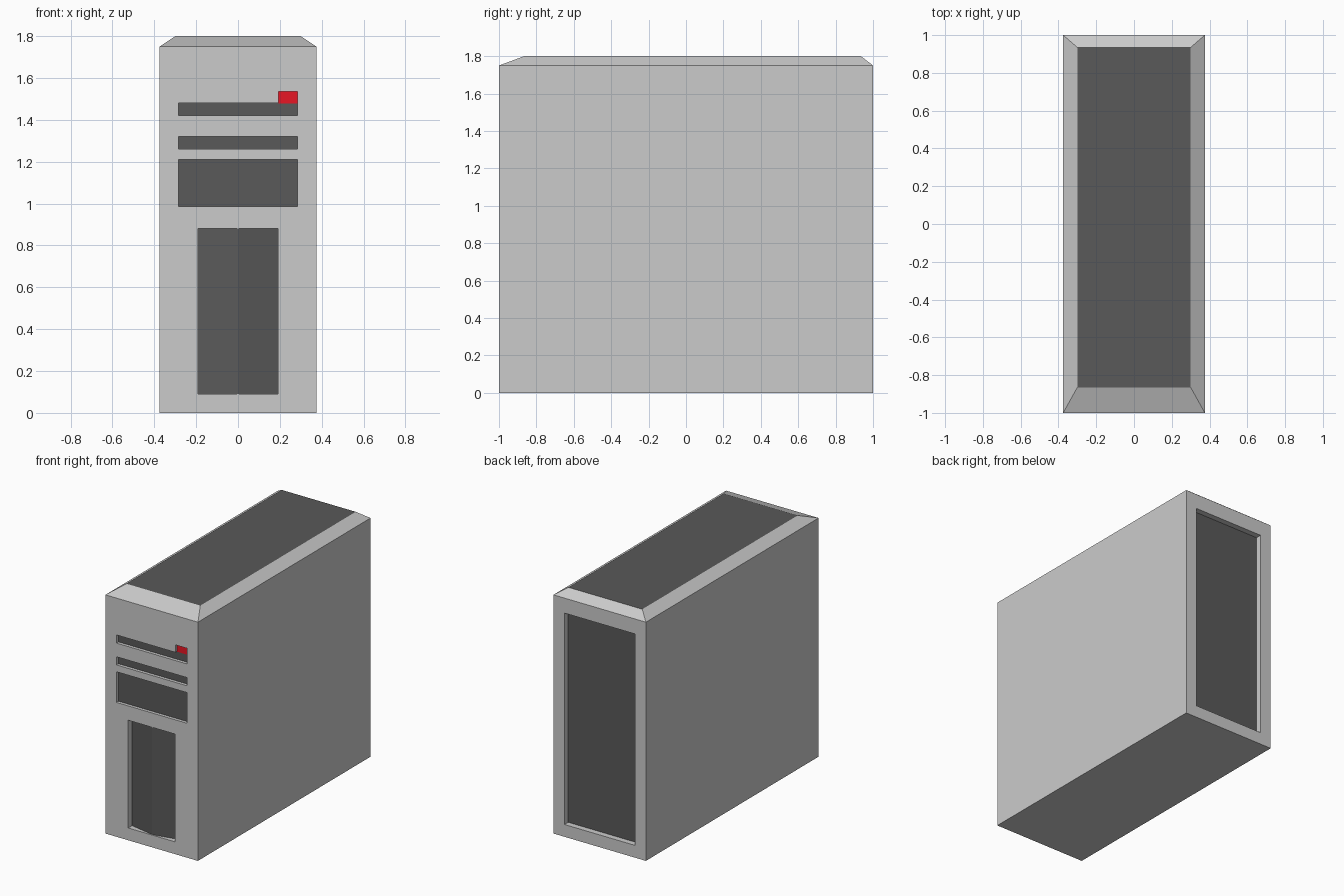
import bpy, bmesh

if "Cube" in bpy.data.objects:
    bpy.data.objects.remove(bpy.data.objects["Cube"])

def material(name, rgb):
    m = bpy.data.materials.new(name)
    m.diffuse_color = (*rgb, 1)
    m.use_nodes = True
    m.node_tree.nodes["Principled BSDF"].inputs["Base Color"].default_value = m.diffuse_color
    return m

DARK = material("dark_panel", (0.1, 0.1, 0.1))
RED = material("red_button", (0.8, 0.008, 0.018))

def add_object(name, bm, mats=()):
    bmesh.ops.recalc_face_normals(bm, faces=bm.faces)
    mesh = bpy.data.meshes.new(name)
    bm.to_mesh(mesh)
    bm.free()
    for m in mats:
        mesh.materials.append(m)
    ob = bpy.data.objects.new(name, mesh)
    bpy.context.collection.objects.link(ob)
    return ob

def loft(rings):
    """Closed solid through rings that have equal point counts."""
    bm = bmesh.new()
    vs = [[bm.verts.new(p) for p in r] for r in rings]
    n = len(vs[0])
    for a, b in zip(vs, vs[1:]):
        for i in range(n):
            j = (i + 1) % n
            bm.faces.new((a[i], a[j], b[j], b[i]))
    bm.faces.new(vs[0][::-1])
    bm.faces.new(vs[-1])
    return bm

def rect(x0, x1, y0, y1, z):
    return [(x0, y0, z), (x1, y0, z), (x1, y1, z), (x0, y1, z)]

def box(x0, x1, y0, y1, z0, z1):
    return loft([rect(x0, x1, y0, y1, z0), rect(x0, x1, y0, y1, z1)])

# Case with chamfered lid; the flat top is dark
bm = loft([rect(-0.375, 0.375, -1, 1, 0),
           rect(-0.375, 0.375, -1, 1, 1.75),
           rect(-0.3, 0.3, -0.865, 0.935, 1.8)])
bm.faces.ensure_lookup_table()
bm.faces[-1].material_index = 1
case = add_object("case", bm, (None, DARK))

def recess(name, x0, x1, z0, z1, depth, side, mat=None, panel_z0=None):
    """Pocket in the front (-1) or back (+1), with a coloured floor panel."""
    y = side * (1 - depth)
    y0, y1 = sorted((y, side * 1.1))
    cutter = add_object(name + "_cutter", box(x0, x1, y0, y1, z0, z1))
    cutter.hide_render = True
    cutter.hide_set(True)
    mod = case.modifiers.new(name, 'BOOLEAN')
    mod.operation = 'DIFFERENCE'
    mod.solver = 'EXACT'
    mod.object = cutter
    if mat:
        zb = z0 if panel_z0 is None else panel_z0
        p0, p1 = sorted((y - side * 0.001, y + side * 0.002))
        add_object(name + "_panel", box(x0, x1, p0, p1, zb, z1), (mat,))

# Front drive bays
for name, z0, z1 in (("upper_slot", 1.42, 1.48),
                     ("lower_slot", 1.26, 1.32),
                     ("drive_bay", 0.985, 1.21)):
    recess(name, -0.285, 0.285, z0, z1, 0.025, -1, DARK)

# Power button notch opens into the upper slot
recess("power_button", 0.193, 0.285, 1.45, 1.535, 0.02, -1, RED, 1.478)

# Front grille pocket with a shallow ridged cover
recess("grille", -0.19, 0.19, 0.09, 0.88, 0.045, -1)
ridge = ((-0.19, -0.955), (0, -0.994), (0.19, -0.955))
add_object("grille_cover", loft([[(x, y, z) for x, y in ridge]
                                 for z in (0.09, 0.88)]), (DARK,))

# Large rear panel
recess("rear_panel", -0.285, 0.285, 0.09, 1.64, 0.045, 1, DARK)
